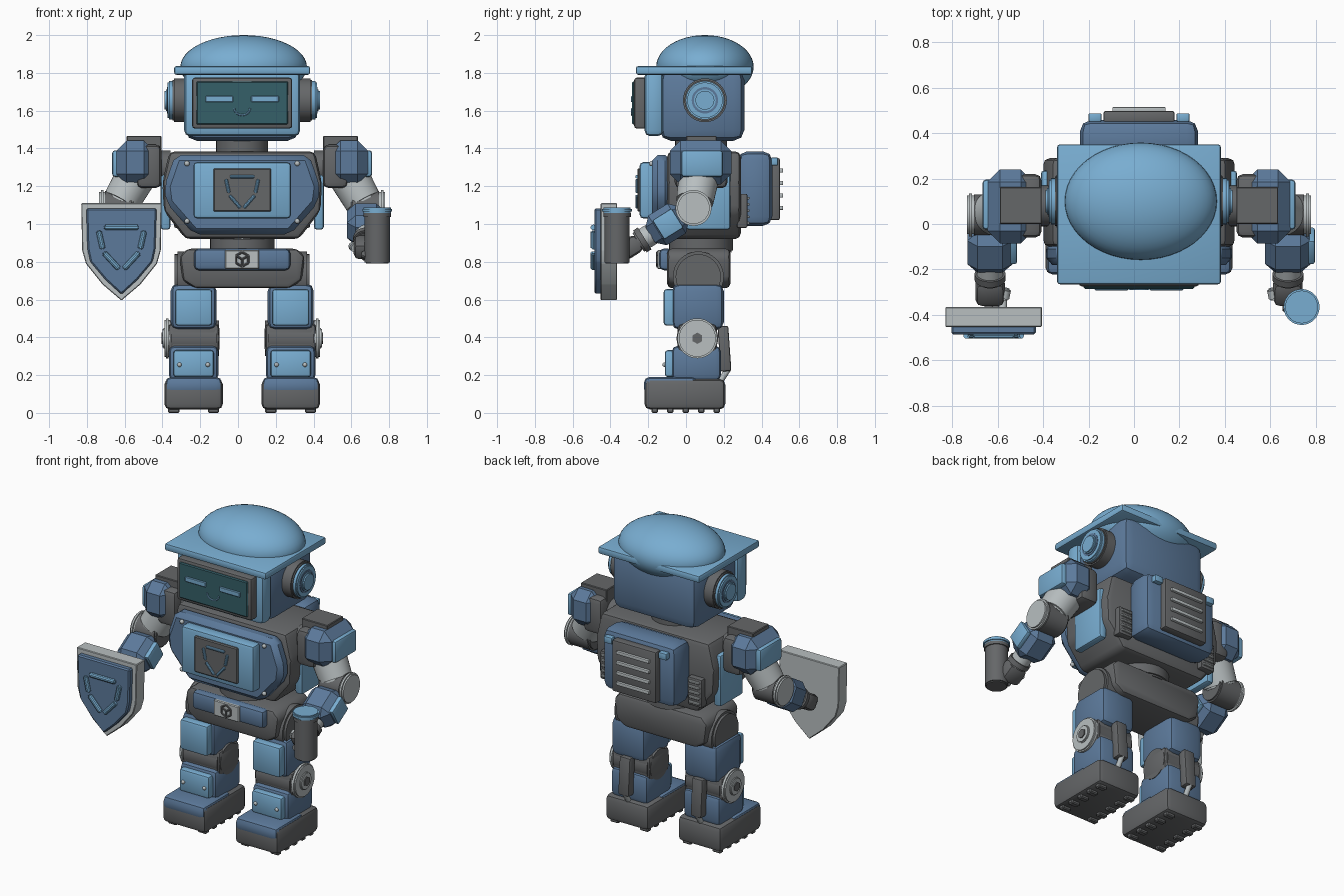
import bpy, bmesh, math
from mathutils import Vector, Matrix

cube = bpy.data.objects.get("Cube")
if cube:
    bpy.data.objects.remove(cube, do_unlink=True)

C = 0.022  # body centre line


def material(name, rgb):
    m = bpy.data.materials.new(name)
    m.use_nodes = True
    m.diffuse_color = (*rgb, 1)
    m.node_tree.nodes["Principled BSDF"].inputs["Base Color"].default_value = (*rgb, 1)
    return m


SKY = material("light_blue", (0.19, 0.42, 0.64))
BLUE = material("slate_blue", (0.108, 0.195, 0.33))
GREY = material("dark_grey", (0.13, 0.135, 0.14))
PALE = material("light_grey", (0.48, 0.52, 0.53))
TEAL = material("screen_teal", (0.035, 0.115, 0.14))


def finish(name, bm, mat, smooth=35):
    bmesh.ops.recalc_face_normals(bm, faces=bm.faces)
    me = bpy.data.meshes.new(name)
    bm.to_mesh(me)
    bm.free()
    me.materials.append(mat)
    ob = bpy.data.objects.new(name, me)
    bpy.context.collection.objects.link(ob)
    bpy.ops.object.select_all(action='DESELECT')
    ob.select_set(True)
    bpy.context.view_layer.objects.active = ob
    bpy.ops.object.shade_smooth_by_angle(angle=math.radians(smooth))
    return ob


def soften(bm, bevel, segs):
    if bevel:
        bmesh.ops.bevel(bm, geom=bm.edges[:], offset=bevel, segments=segs,
                        profile=0.5, affect='EDGES', clamp_overlap=True)


def box(name, mat, x, y, z, bevel=0.01, segs=2, rot=None):
    """x, y, z are (low, high) pairs; rot turns the box about its own centre."""
    bm = bmesh.new()
    bmesh.ops.create_cube(bm, size=1)
    size = [b - a for a, b in (x, y, z)]
    bmesh.ops.scale(bm, vec=size, verts=bm.verts)
    soften(bm, bevel, segs)
    mid = Matrix.Translation([(a + b) / 2 for a, b in (x, y, z)])
    bmesh.ops.transform(bm, matrix=mid @ (rot or Matrix()), verts=bm.verts)
    return finish(name, bm, mat)


def rod(name, mat, a, b, r, r2=None, sides=32, bevel=0.0):
    """Cylinder or cone from a to b."""
    a, b = Vector(a), Vector(b)
    bm = bmesh.new()
    bmesh.ops.create_cone(bm, cap_ends=True, segments=sides, radius1=r,
                          radius2=r if r2 is None else r2, depth=(b - a).length)
    if bevel:
        rims = [e for e in bm.edges if any(len(f.verts) > 4 for f in e.link_faces)]
        bmesh.ops.bevel(bm, geom=rims, offset=bevel, segments=2, affect='EDGES')
    turn = (b - a).to_track_quat('Z', 'Y').to_matrix().to_4x4()
    bmesh.ops.transform(bm, matrix=Matrix.Translation((a + b) / 2) @ turn, verts=bm.verts)
    return finish(name, bm, mat)


def ball(name, mat, centre, radii, segs=32):
    bm = bmesh.new()
    bmesh.ops.create_uvsphere(bm, u_segments=segs, v_segments=segs // 2, radius=1)
    bmesh.ops.transform(bm, matrix=Matrix.Translation(centre) @ Matrix.Diagonal((*radii, 1)),
                        verts=bm.verts)
    return finish(name, bm, mat)


def plate(name, mat, cx, half, y, bevel=0.01, segs=1):
    """Mirror a half outline of (x, z) points about cx and extrude it along y."""
    pts = half + [(-px, pz) for px, pz in reversed(half) if px > 0]
    bm = bmesh.new()
    face = bm.faces.new([bm.verts.new((cx + px, y[0], pz)) for px, pz in pts])
    ext = bmesh.ops.extrude_face_region(bm, geom=[face])
    verts = [v for v in ext["geom"] if isinstance(v, bmesh.types.BMVert)]
    bmesh.ops.translate(bm, vec=(0, y[1] - y[0], 0), verts=verts)
    bmesh.ops.recalc_face_normals(bm, faces=bm.faces)
    soften(bm, bevel, segs)
    return finish(name, bm, mat)


def emblem(name, cx, cz, y, w, h, r):
    """Broken shield outline made from five rounded bars."""
    bars = [((-.72, .5), (.72, .5))]
    for s in (-1, 1):
        bars += [((s * .95, .42), (s * .78, -.02)), ((s * .74, -.1), (s * .1, -.5))]
    for (ax, az), (bx, bz) in bars:
        rod(name, SKY, (cx + ax * w, y, cz + az * h), (cx + bx * w, y, cz + bz * h),
            r, sides=10, bevel=r * .4)


def mid(half):
    return (C - half, C + half)


def side(s, a, b):
    """Range at distances a..b from the centre line on side s."""
    return tuple(sorted((C + s * a, C + s * b)))


# Head and helmet
box("head", BLUE, mid(.3), (-.14, .31), (1.44, 1.82), .06)
box("face_frame", SKY, mid(.307), (-.22, -.12), (1.465, 1.81), .03)
box("screen_bezel", GREY, mid(.265), (-.275, -.2), (1.505, 1.775), .015)
box("screen", TEAL, mid(.243), (-.285, -.26), (1.527, 1.755), .006, 1)
for s in (-1, 1):
    box("eye", SKY, side(s, .048, .195), (-.292, -.28), (1.645, 1.678), .004, 1)
smile = [(C + .042 * math.cos(t), 1.612 + .036 * math.sin(t))
         for t in (math.pi * (1 + i / 8) for i in range(9))]
for (ax, az), (bx, bz) in zip(smile, smile[1:]):
    rod("smile", SKY, (ax, -.286, az), (bx, -.286, bz), .005, sides=8)
box("helmet_brim", SKY, mid(.36), (-.265, .35), (1.79, 1.836), .012)
ball("helmet_dome", SKY, (C + .008, .1, 1.832), (.335, .258, .168), 48)
for s in (-1, 1):
    for name, mat, a, b, r in (("ear_base", GREY, .28, .37, .116), ("ear_ring", SKY, .36, .395, .102),
                               ("ear_dish", BLUE, .38, .398, .078), ("ear_cap", SKY, .39, .412, .058)):
        rod(name, mat, (C + s * a, .1, 1.655), (C + s * b, .1, 1.655), r, bevel=.008)
rod("neck", GREY, (C, .08, 1.37), (C, .08, 1.46), .138, bevel=.01)

# Torso and chest
plate("torso", GREY, C, [(.3, .92), (.415, 1.07), (.422, 1.22), (.385, 1.385)], (-.1, .29), .03, 2)
plate("chest_plate", BLUE, C, [(.255, .945), (.4, 1.11), (.412, 1.2), (.355, 1.365)], (-.18, -.08), .03)
box("chest_panel", SKY, mid(.258), (-.245, -.16), (1.03, 1.327), .018)
box("chest_badge_base", GREY, mid(.153), (-.258, -.23), (1.065, 1.295), .006, 1)
emblem("chest_emblem", C, 1.168, -.26, .09, .165, .009)
for s in (-1, 1):
    for z in (1.015, 1.32):
        ball("chest_bolt", PALE, (C + s * .292, -.182, z), (.014, .014, .014), 12)
    box("side_panel", SKY, side(s, .38, .432), (.0, .235), (.97, 1.3), .015)
    box("back_vent", GREY, side(s, .26, .36), (.27, .325), (.98, 1.16), .008)
    for i in range(5):
        z = 1.005 + i * .033
        box("back_vent_slat", PALE, side(s, .272, .348), (.32, .336), (z - .007, z + .007), .003, 1)

# Backpack
box("backpack", BLUE, mid(.26), (.275, .457), (.99, 1.385), .05)
box("backpack_hatch", GREY, mid(.157), (.44, .498), (1.02, 1.35), .012)
for i in range(4):
    z = 1.085 + i * .066
    box("hatch_slat", PALE, mid(.117), (.49, .514), (z - .011, z + .011), .005)
for s in (-1, 1):
    box("backpack_clip", SKY, side(s, .165, .222), (.45, .487), (1.31, 1.352), .006)

# Waist and pelvis
rod("waist", GREY, (C, .08, .85), (C, .08, .93), .17, bevel=.01)
rod("waist_ring", PALE, (C, .08, .905), (C, .08, .945), .16, bevel=.01)
plate("pelvis", GREY, C, [(.25, .66), (.315, .70), (.332, .83), (.29, .87)], (-.1, .235), .025, 2)
box("belt", BLUE, mid(.255), (-.142, -.07), (.755, .87), .025)
box("buckle", PALE, mid(.09), (-.152, -.12), (.762, .863), .005, 1)
hexagon = [(C + .038 * math.sin(i * math.pi / 3), .813 + .038 * math.cos(i * math.pi / 3)) for i in range(6)]
strokes = list(zip(hexagon, hexagon[1:] + hexagon[:1])) + [((C, .813), hexagon[i]) for i in (1, 3, 5)]
for (ax, az), (bx, bz) in strokes:
    rod("buckle_mark", GREY, (ax, -.152, az), (bx, -.152, bz), .006, sides=8)

# Legs
for s in (-1, 1):
    L = C + s * .257

    def wide(h):
        return (L - h, L + h)

    rod("hip_joint", GREY, (L - .1, .065, .72), (L + .1, .065, .72), .135, bevel=.015)
    box("thigh", BLUE, wide(.122), (-.075, .2), (.44, .685), .04)
    box("thigh_plate", SKY, wide(.098), (-.118, -.05), (.462, .655), .015)
    rod("knee", GREY, (L - .135, .06, .395), (L + .135, .06, .395), .11, bevel=.015)
    box("knee_block", GREY, wide(.138), (-.045, .165), (.31, .475), .03)
    rod("knee_disc", PALE, (L + s * .125, .06, .395), (L + s * .155, .06, .395), .106, bevel=.008)
    rod("knee_boss", PALE, (L + s * .15, .06, .395), (L + s * .165, .06, .395), .055, bevel=.005)
    rod("knee_nut", GREY, (L + s * .16, .06, .395), (L + s * .171, .06, .395), .03, sides=6)
    box("shin", BLUE, wide(.131), (-.075, .185), (.17, .355), .03)
    box("shin_plate", SKY, wide(.107), (-.112, -.05), (.19, .332), .015)
    for dx in (-.075, .075):
        ball("shin_bolt", PALE, (L + dx, -.113, .255), (.012, .012, .012), 12)
    box("calf_piston", GREY, wide(.038), (.175, .232), (.22, .46), .01, 2, Matrix.Rotation(.07, 4, 'X'))
    rod("calf_strut", PALE, (L, .225, .235), (L, .18, .165), .016, sides=16)
    box("foot", GREY, wide(.155), (-.22, .208), (.018, .18), .03)
    box("toe_cap", BLUE, wide(.15), (-.223, .06), (.098, .19), .03)
    for dx in (-.105, .105):
        for i in range(5):
            y = -.165 + i * .082
            box("tread", GREY, (L + dx - .03, L + dx + .03), (y - .018, y + .018), (0, .03), .006, 1)

# Arms
down = Vector((0, -.85, -.53)).normalized()
tilt = Matrix.Rotation(math.atan2(.53, .85), 4, 'X')
for s in (-1, 1):
    rod("shoulder_joint", GREY, (C + s * .38, .08, 1.3), (C + s * .48, .08, 1.3), .09)
    box("shoulder_core", GREY, side(s, .428, .612), (-.0, .162), (1.2, 1.466), .004, 1)
    box("shoulder_collar", GREY, side(s, .428, .56), (-.06, .22), (1.19, 1.42), .03)
    box("shoulder_pad", BLUE, side(s, .465, .666), (-.085, .24), (1.21, 1.442), .055, 1)
    box("shoulder_plate", SKY, side(s, .64, .688), (-.025, .195), (1.25, 1.39), .015)
    rod("upper_arm", PALE, (C + s * .56, .07, 1.26), (C + s * .645, .045, 1.11), .108, .098, bevel=.01)
    elbow = Vector((C + s * .655, .04, 1.085))
    rod("elbow", GREY, elbow - Vector((.08, 0, 0)), elbow + Vector((.08, 0, 0)), .09, bevel=.01)
    rod("elbow_disc", PALE, elbow + Vector((s * .07, 0, 0)), elbow + Vector((s * .102, 0, 0)), .095, bevel=.01)

    def along(d, dx=0.0):
        return elbow + down * d + Vector((dx, 0, 0))

    def block(name, mat, p, size, bevel, segs=2):
        x, y, z = [(c - h / 2, c + h / 2) for c, h in zip(p, size)]
        box(name, mat, x, y, z, bevel, segs, tilt)

    block("forearm", BLUE, along(.165), (.2, .21, .185), .045, 1)
    block("forearm_plate", SKY, along(.16, .103), (.03, .12, .12), .008)
    rod("wrist", PALE, along(.25), along(.315), .058, bevel=.008)
    rod("wrist_cuff", GREY, along(.295), along(.345), .068, bevel=.01)
    block("hand", GREY, along(.395), (.13, .12, .1), .03)
    for i in range(3):
        p = along(.43, .055 - i * .03) + Vector((0, -.005, -.035))
        rod("finger", PALE if i == 0 else GREY, p, p + Vector((.0, -.055, .02)), .02, sides=14, bevel=.006)
    thumb = along(.38, -s * .07)
    rod("thumb", PALE, thumb, thumb + Vector((s * .01, -.05, -.01)), .024, sides=14, bevel=.007)

# Torch in the left hand
tx, ty = .737, -.365
for name, mat, a, b, r in (("torch_body", GREY, .79, 1.05, .067), ("torch_collar", GREY, 1.03, 1.065, .073),
                           ("torch_cap", SKY, 1.058, 1.087, .079)):
    rod(name, mat, (tx, ty, a), (tx, ty, b), r, bevel=.007)

# Shield in the right hand
sx = -.617
plate("shield_rim", PALE, sx, [(0, .595), (.1, .68), (.188, .79), (.208, .86), (.213, 1.11)], (-.452, -.365), .004)
plate("shield_face", BLUE, sx, [(0, .627), (.085, .705), (.165, .8), (.18, .87), (.186, 1.082)], (-.485, -.44), .008)
emblem("shield_emblem", sx, .872, -.49, .127, .22, .015)
